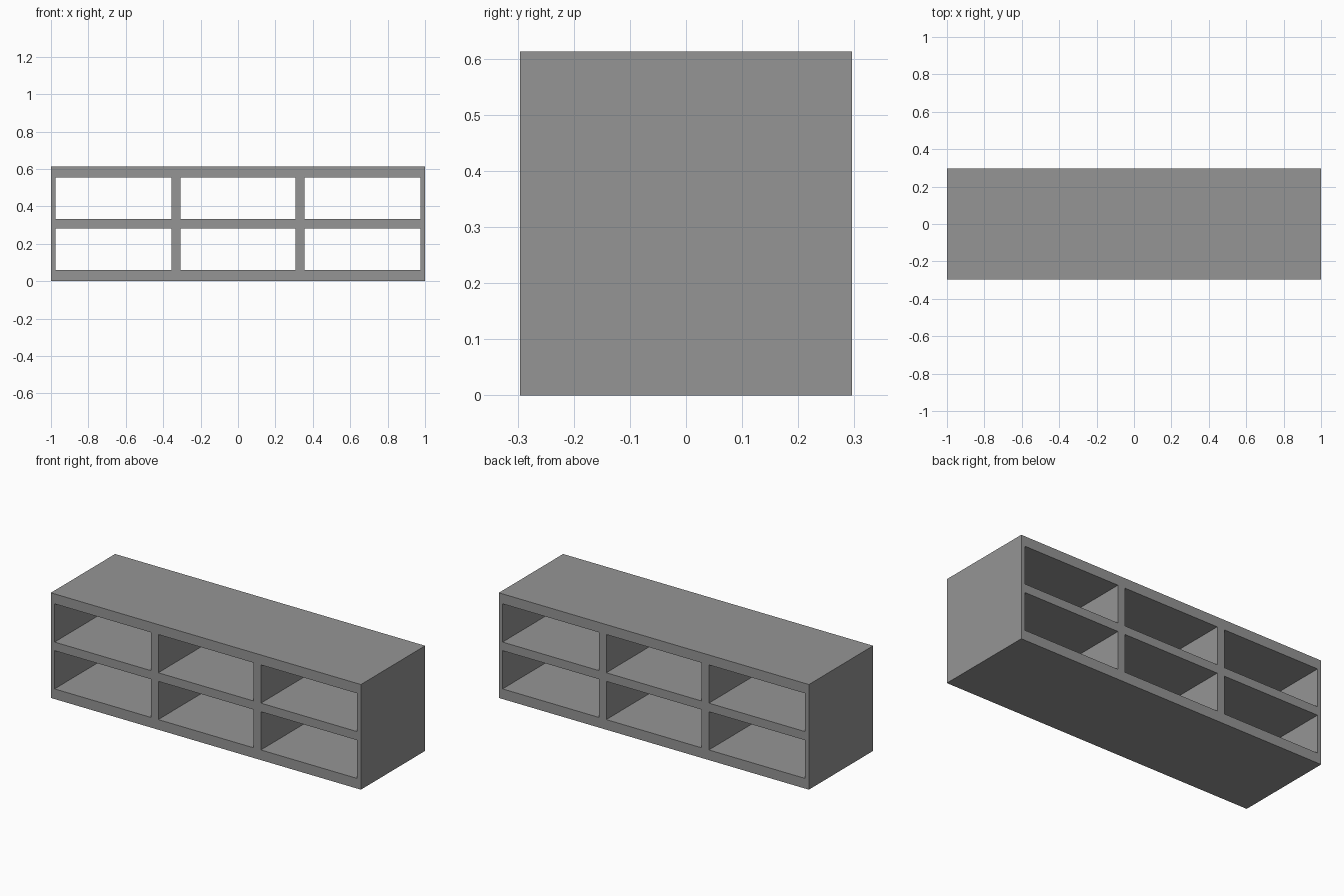
import bpy, bmesh

if "Cube" in bpy.data.objects:
    bpy.data.objects.remove(bpy.data.objects["Cube"])

# Grid lines of the front: boards and openings alternate along x and z
xs = [-1.0, -0.976, -0.355, -0.307, 0.307, 0.355, 0.976, 1.0]
zs = [0.0, 0.059, 0.282, 0.332, 0.555, 0.613]
half_depth = 0.296

grey = bpy.data.materials.new("grey")
grey.diffuse_color = (0.3, 0.3, 0.3, 1)
grey.use_nodes = True
grey.node_tree.nodes["Principled BSDF"].inputs["Base Color"].default_value = grey.diffuse_color

# Front face of the shelf unit: every cell except the six openings
bm = bmesh.new()
verts = [[bm.verts.new((x, -half_depth, z)) for z in zs] for x in xs]
for i in range(len(xs) - 1):
    for j in range(len(zs) - 1):
        if i % 2 and j % 2:
            continue
        bm.faces.new((verts[i][j], verts[i + 1][j],
                      verts[i + 1][j + 1], verts[i][j + 1]))

# Extrude through to the open back, keeping the front faces
result = bmesh.ops.extrude_face_region(bm, geom=bm.faces[:], use_keep_orig=True)
back = [v for v in result["geom"] if isinstance(v, bmesh.types.BMVert)]
bmesh.ops.translate(bm, verts=back, vec=(0, 2 * half_depth, 0))
bmesh.ops.recalc_face_normals(bm, faces=bm.faces[:])

mesh = bpy.data.meshes.new("shelf_unit")
bm.to_mesh(mesh)
bm.free()
mesh.materials.append(grey)
shelf = bpy.data.objects.new("shelf_unit", mesh)
bpy.context.collection.objects.link(shelf)
